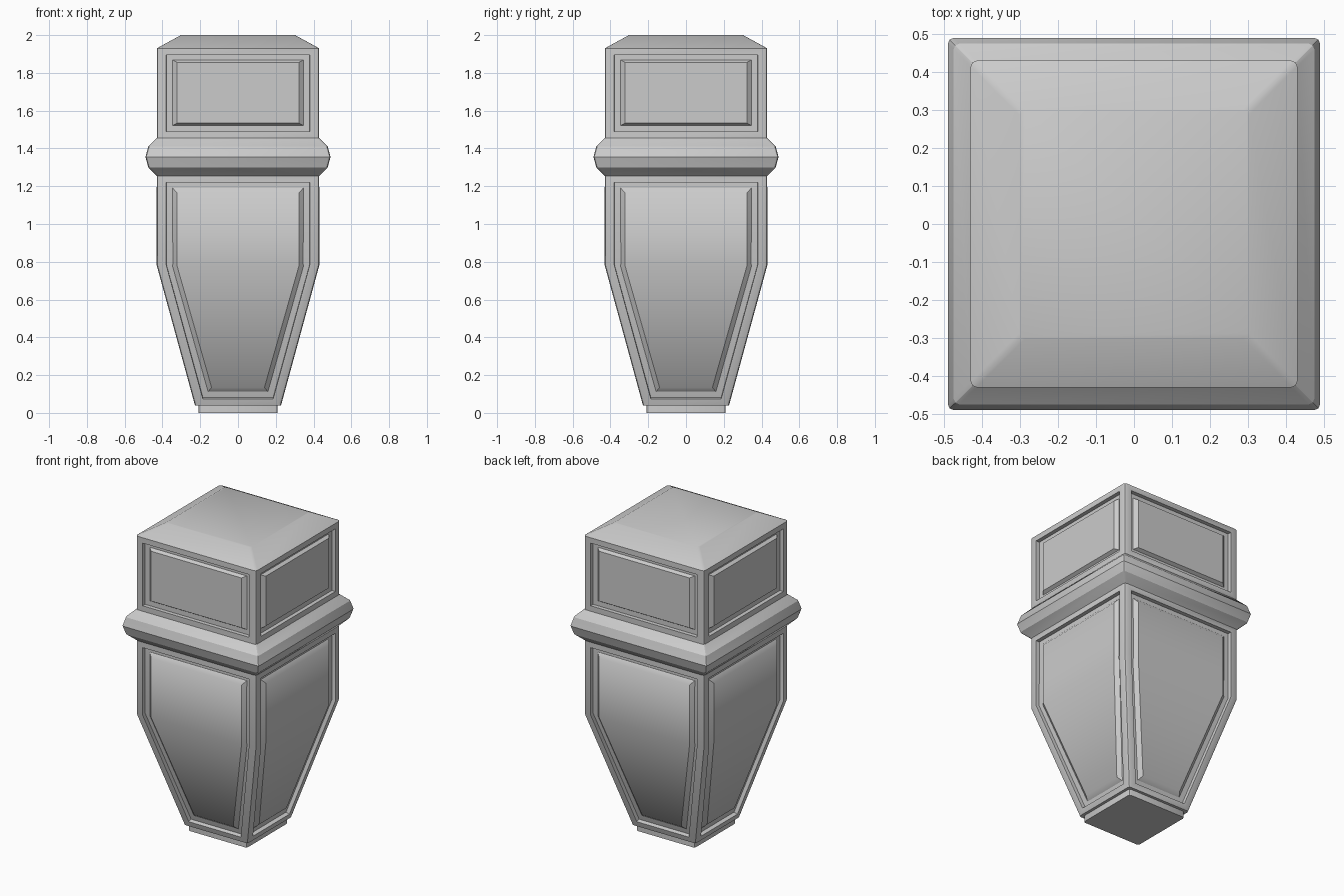
import bpy, bmesh, math
from mathutils import Matrix, Vector

cube = bpy.data.objects.get("Cube")
if cube:
    bpy.data.objects.remove(cube, do_unlink=True)

grey = bpy.data.materials.new("plain_grey")
grey.use_nodes = True
GREY = (0.6, 0.6, 0.6, 1.0)
grey.diffuse_color = GREY
grey.node_tree.nodes["Principled BSDF"].inputs["Base Color"].default_value = GREY

RADIUS = 0.015      # corner rounding
SEGMENTS = 2        # facets per corner
GROOVE = 0.025      # depth of the recesses
BEND, FOOT = 0.78, 0.04
WIDE, NARROW = 0.43, 0.228


def half_width(z):
    """Half width of the main body at a height."""
    t = min(1, max(0, (z - FOOT) / (BEND - FOOT)))
    return NARROW + (WIDE - NARROW) * t


def finish(bm, name):
    mesh = bpy.data.meshes.new(name)
    bm.to_mesh(mesh)
    bm.free()
    mesh.materials.append(grey)
    obj = bpy.data.objects.new(name, mesh)
    bpy.context.collection.objects.link(obj)
    return obj


def smooth(obj, degrees):
    bpy.ops.object.select_all(action='DESELECT')
    obj.select_set(True)
    bpy.context.view_layer.objects.active = obj
    bpy.ops.object.shade_smooth_by_angle(angle=math.radians(degrees))


def square_loft(name, profile, recessed=()):
    """Rounded square rings joined up; the sides of listed bands get recesses."""
    bm = bmesh.new()
    rings = []
    for z, h in profile:
        ring = []
        for corner in range(4):
            mid = math.radians(45 + 90 * corner)
            c = h - RADIUS
            cx, cy = math.copysign(c, math.cos(mid)), math.copysign(c, math.sin(mid))
            for i in range(SEGMENTS + 1):
                a = math.radians(90 * (corner + i / SEGMENTS))
                ring.append(bm.verts.new((cx + RADIUS * math.cos(a),
                                          cy + RADIUS * math.sin(a), z)))
        rings.append(ring)
    sides = {}
    n = len(rings[0])
    for band, (low, high) in enumerate(zip(rings, rings[1:])):
        for i in range(n):
            j = (i + 1) % n
            f = bm.faces.new((low[i], low[j], high[j], high[i]))
            if i % (SEGMENTS + 1) == SEGMENTS:
                sides[band, i] = f
    bm.faces.new(rings[0][::-1])
    bm.faces.new(rings[-1])
    bm.normal_update()

    # recess: flat border, then a step inwards
    for bands in recessed:
        for i in range(SEGMENTS, n, SEGMENTS + 1):
            faces = [sides[b, i] for b in bands]
            bmesh.ops.inset_region(bm, faces=faces, thickness=0.035,
                                   use_even_offset=True, use_boundary=True)
            bmesh.ops.inset_region(bm, faces=faces, thickness=0.0005, depth=-GROOVE,
                                   use_even_offset=True, use_boundary=True)
    obj = finish(bm, name)
    smooth(obj, 26)
    return obj


def raised_panels(name, outer, inner, soft):
    """Bevelled panel on all four sides; outlines are (height, half width) rows."""
    bm = bmesh.new()
    for turn in range(4):
        spin = Matrix.Rotation(math.radians(90 * turn), 3, 'Z')

        def row(z, w, sink):
            y = -(half_width(z) - sink)
            return [bm.verts.new(spin @ Vector((s * w, y, z))) for s in (-1, 1)]

        out = [row(z, w, GROOVE + 0.003) for z, w in outer]
        top = [row(z, w, 0.005) for z, w in inner]
        for k in range(len(out) - 1):
            (ol, orr), (ol2, or2) = out[k], out[k + 1]
            (il, ir), (il2, ir2) = top[k], top[k + 1]
            bm.faces.new((il, il2, ir2, ir))       # panel face
            bm.faces.new((ol, ol2, il2, il))       # left bevel
            bm.faces.new((ir, ir2, or2, orr))      # right bevel
        bm.faces.new((out[0][0], top[0][0], top[0][1], out[0][1]))
        bm.faces.new((top[-1][0], out[-1][0], out[-1][1], top[-1][1]))
    # soft panels blend across level edges only
    for f in bm.faces:
        f.smooth = soft
    for e in bm.edges:
        e.smooth = soft and abs(e.verts[0].co.z - e.verts[1].co.z) < 0.001
    return finish(bm, name)


# foot block
square_loft("foot", [(0, 0.21), (FOOT + 0.01, 0.21)])

# tapered lower body, recessed on each side
square_loft("lower_body", [(FOOT, NARROW), (BEND, WIDE), (1.255, WIDE)], [(0, 1)])

# rounded collar
square_loft("collar", [(1.255, WIDE), (1.3, 0.475), (1.355, 0.49),
                       (1.41, 0.475), (1.455, WIDE)])

# upper block, recessed on each side, with a sloping cap
square_loft("upper_block", [(1.455, WIDE), (1.93, WIDE), (2.0, 0.302)], [(0,)])

# raised panels inside the recesses
raised_panels("upper_panels", [(1.87, 0.35), (1.52, 0.35)],
              [(1.856, 0.323), (1.534, 0.323)], False)
raised_panels("lower_panels", [(1.195, 0.35), (BEND, 0.35), (0.11, 0.16)],
              [(1.165, 0.323), (BEND, 0.323), (0.135, 0.14)], True)
